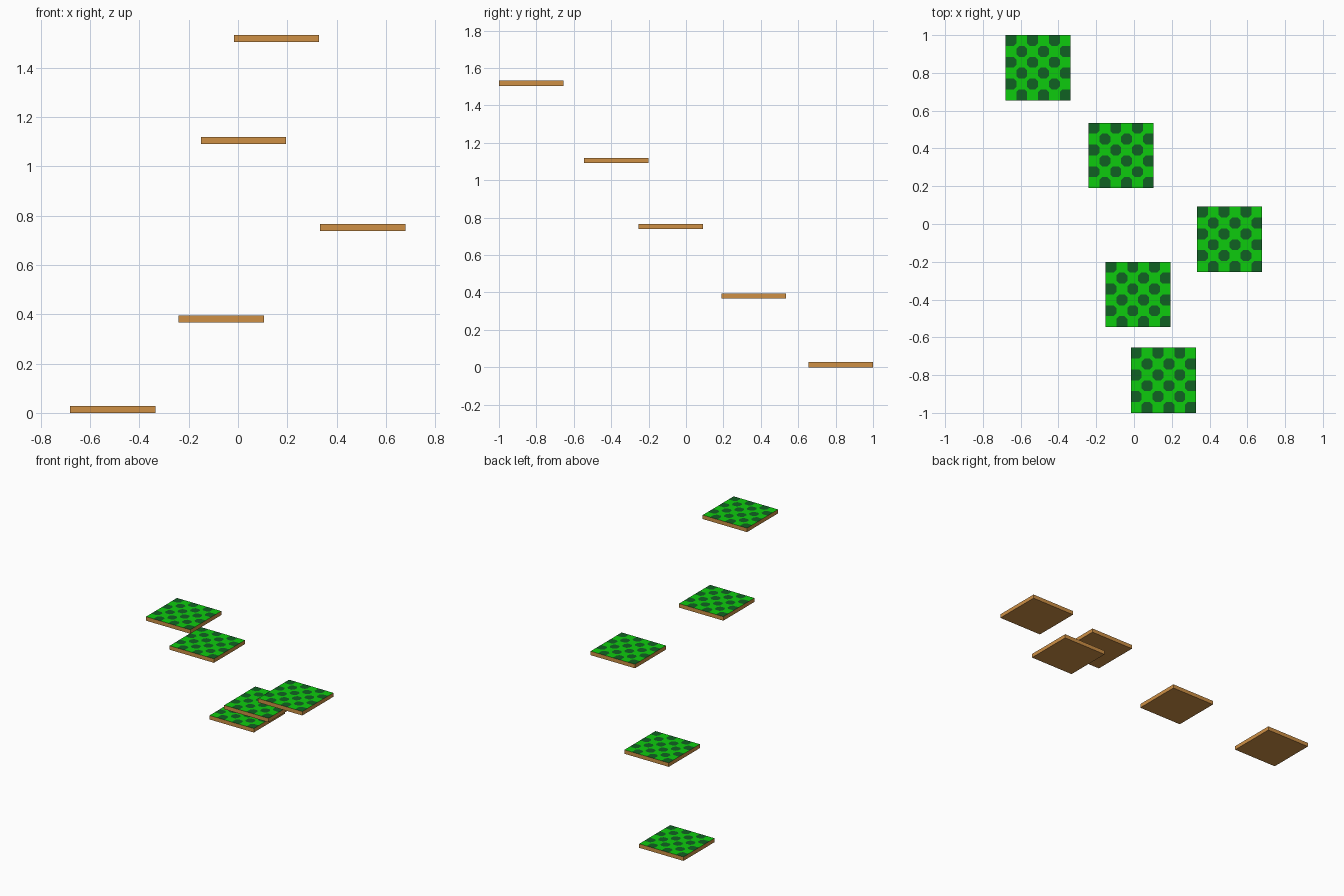
import bpy, bmesh
from mathutils import Vector

if "Cube" in bpy.data.objects:
    bpy.data.objects.remove(bpy.data.objects["Cube"])

SIZE, THICK, CELLS = 0.345, 0.028, 6
CUT = 0.25  # share of a cell edge trimmed at each corner of a dark patch


def material(name, rgb):
    m = bpy.data.materials.new(name)
    m.diffuse_color = (*rgb, 1)
    m.use_nodes = True
    m.node_tree.nodes["Principled BSDF"].inputs["Base Color"].default_value = m.diffuse_color
    return m


earth = material("earth brown", (0.62, 0.28, 0.06))
grass = material("bright grass green", (0.004, 0.60, 0.004))
patch = material("dark grass green", (0.005, 0.12, 0.016))

bm = bmesh.new()

# Earth slab, open on top, base at z = 0
bmesh.ops.create_cube(bm, size=1)
for v in bm.verts:
    v.co = Vector((v.co.x * SIZE, v.co.y * SIZE, (v.co.z + 0.5) * THICK))
bm.normal_update()
bmesh.ops.delete(bm, geom=[f for f in bm.faces if f.normal.z > 0.9], context='FACES_ONLY')


def top_face(points, index):
    f = bm.faces.new([bm.verts.new((x, y, THICK)) for x, y in points])
    f.material_index = index


# Chequered turf: each cell is an octagon plus four corner triangles
step = SIZE / CELLS
for i in range(CELLS):
    for j in range(CELLS):
        dark = (i + j) % 2 == 1  # the far left corner cell is dark
        x0, y0 = i * step - SIZE / 2, j * step - SIZE / 2
        corners = [(0, 0), (1, 0), (1, 1), (0, 1)]
        octagon = []
        for k, (cx, cy) in enumerate(corners):
            c = Vector((x0 + cx * step, y0 + cy * step))
            px, py = corners[k - 1]
            nx, ny = corners[(k + 1) % 4]
            before = c + Vector((px - cx, py - cy)) * step * CUT
            after = c + Vector((nx - cx, ny - cy)) * step * CUT
            octagon += [before, after]
            # Patches keep square corners along the outer rim
            rim = i + cx in (0, CELLS) or j + cy in (0, CELLS)
            top_face([before, c, after], 2 if dark and rim else 1)
        top_face(octagon, 2 if dark else 1)

bmesh.ops.remove_doubles(bm, verts=bm.verts[:], dist=1e-5)
mesh = bpy.data.meshes.new("grass_platform")
bm.to_mesh(mesh)
bm.free()
for m in (earth, grass, patch):
    mesh.materials.append(m)

# Rising trail of floating platforms: centre x, centre y, base z
places = [(-0.508, 0.8275, 0.0), (-0.068, 0.363, 0.367), (0.506, -0.081, 0.738),
          (0.022, -0.373, 1.091), (0.156, -0.8275, 1.505)]
for n, place in enumerate(places, 1):
    ob = bpy.data.objects.new(f"grass_platform_{n}", mesh)
    ob.location = place
    bpy.context.collection.objects.link(ob)
